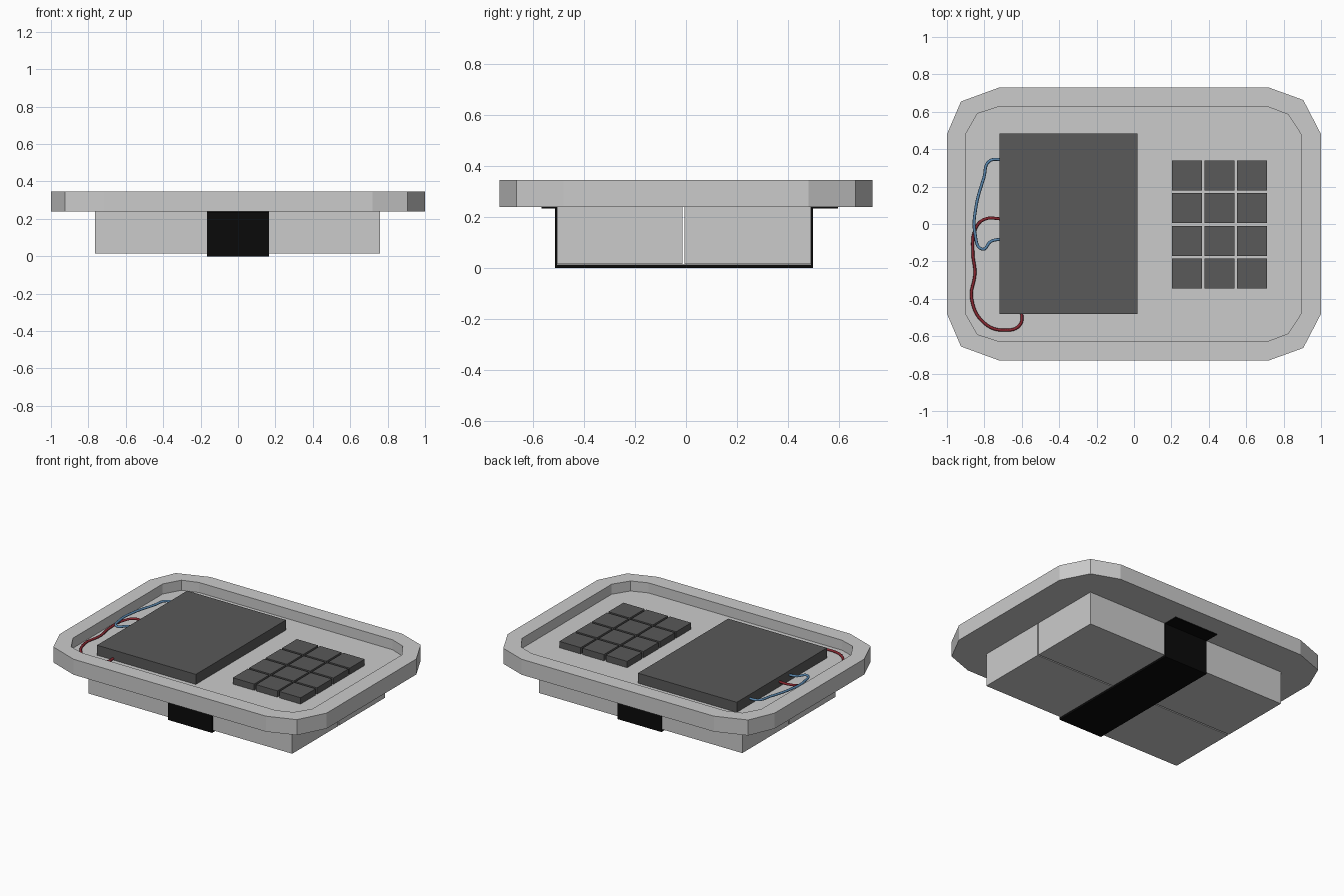
import bpy, bmesh

if "Cube" in bpy.data.objects:
    bpy.data.objects.remove(bpy.data.objects["Cube"])


def material(name, r, g, b):
    m = bpy.data.materials.new(name)
    m.diffuse_color = (r, g, b, 1)
    m.use_nodes = True
    m.node_tree.nodes["Principled BSDF"].inputs["Base Color"].default_value = m.diffuse_color
    return m


dark = material("dark_plastic", 0.10, 0.10, 0.10)
black = material("black_strap", 0.003, 0.003, 0.003)
red = material("red_wire", 0.25, 0.02, 0.03)
blue = material("blue_wire", 0.10, 0.24, 0.42)


def add_mesh(name, bm, mat=None):
    bmesh.ops.recalc_face_normals(bm, faces=bm.faces)
    me = bpy.data.meshes.new(name)
    bm.to_mesh(me)
    bm.free()
    ob = bpy.data.objects.new(name, me)
    bpy.context.collection.objects.link(ob)
    if mat:
        me.materials.append(mat)
    return ob


def box(name, x, y, z, mat=None):
    bm = bmesh.new()
    bmesh.ops.create_cube(bm, size=1)
    for v in bm.verts:
        v.co = [(lo + hi) / 2 + c * (hi - lo) for c, (lo, hi) in zip(v.co, (x, y, z))]
    return add_mesh(name, bm, mat)


def octagonal_outline(right, left):
    """Outline from the back-right and back-left corner points, mirrored to the front."""
    back = right + left[::-1]
    return back + [(x, -y) for x, y in reversed(back)]


# Tray: cut-corner slab with a recessed floor
RIM, FLOOR, BASE = 0.345, 0.277, 0.24
outer = octagonal_outline([(1, 0.48), (0.905, 0.663), (0.72, 0.73)],
                          [(-1, 0.48), (-0.925, 0.655), (-0.72, 0.73)])
inner = octagonal_outline([(0.893, 0.48), (0.825, 0.585), (0.72, 0.625)],
                          [(-0.9, 0.48), (-0.837, 0.59), (-0.73, 0.625)])
bm = bmesh.new()
rings = [[bm.verts.new((x, y, z)) for x, y in pts]
         for pts, z in ((outer, BASE), (outer, RIM), (inner, RIM), (inner, FLOOR))]
n = len(outer)
for a, b in zip(rings, rings[1:]):
    for i in range(n):
        j = (i + 1) % n
        bm.faces.new((a[i], a[j], b[j], b[i]))
bm.faces.new(rings[0])
bm.faces.new(rings[-1])
add_mesh("tray", bm)

# Screen block
box("screen_block", (-0.72, 0.02), (-0.48, 0.485), (FLOOR, RIM), dark)

# Keypad
for row in range(4):
    for col in range(3):
        x, y = 0.283 + col * 0.174, 0.26 - row * 0.175
        box(f"key_{row}_{col}", (x - 0.08, x + 0.08), (y - 0.08, y + 0.08),
            (FLOOR, 0.32), dark)

# Two bricks under the tray
box("front_brick", (-0.765, 0.76), (-0.505, -0.014), (0.015, BASE))
box("back_brick", (-0.765, 0.76), (-0.005, 0.49), (0.015, BASE))

# Strap: hat-shaped profile swept along x
profile = [(-0.565, 0.24), (-0.505, 0.24), (-0.505, 0.014), (0.49, 0.014), (0.49, 0.24),
           (0.595, 0.24), (0.595, 0.233), (0.498, 0.233), (0.498, 0), (-0.513, 0),
           (-0.513, 0.233), (-0.565, 0.233)]
bm = bmesh.new()
face = bm.faces.new([bm.verts.new((-0.165, y, z)) for y, z in profile])
ext = bmesh.ops.extrude_face_region(bm, geom=[face])
bmesh.ops.translate(bm, vec=(0.33, 0, 0),
                    verts=[g for g in ext["geom"] if isinstance(g, bmesh.types.BMVert)])
add_mesh("strap", bm, black)


# Wires: round-bevelled curves beside the screen block
def wire(name, pts, mat):
    cu = bpy.data.curves.new(name, "CURVE")
    cu.dimensions = "3D"
    cu.bevel_depth = 0.008
    cu.bevel_resolution = 2
    cu.resolution_u = 6
    cu.use_fill_caps = True
    sp = cu.splines.new("BEZIER")
    sp.bezier_points.add(len(pts) - 1)
    for p, co in zip(sp.bezier_points, pts):
        p.co = co
        p.handle_left_type = p.handle_right_type = "AUTO"
    cu.materials.append(mat)
    bpy.context.collection.objects.link(bpy.data.objects.new(name, cu))


wire("blue_wire", [(-0.70, 0.345, 0.318), (-0.775, 0.335, 0.318), (-0.802, 0.25, 0.316),
                   (-0.845, 0.09, 0.316), (-0.85, -0.05, 0.316), (-0.81, -0.135, 0.316),
                   (-0.765, -0.093, 0.314), (-0.70, -0.08, 0.314)], blue)
wire("red_wire", [(-0.70, 0.027, 0.31), (-0.80, 0.025, 0.31), (-0.845, -0.02, 0.302),
                  (-0.862, -0.15, 0.295), (-0.85, -0.26, 0.29), (-0.868, -0.40, 0.287),
                  (-0.80, -0.53, 0.286), (-0.69, -0.568, 0.286), (-0.61, -0.54, 0.286),
                  (-0.60, -0.46, 0.286)], red)
